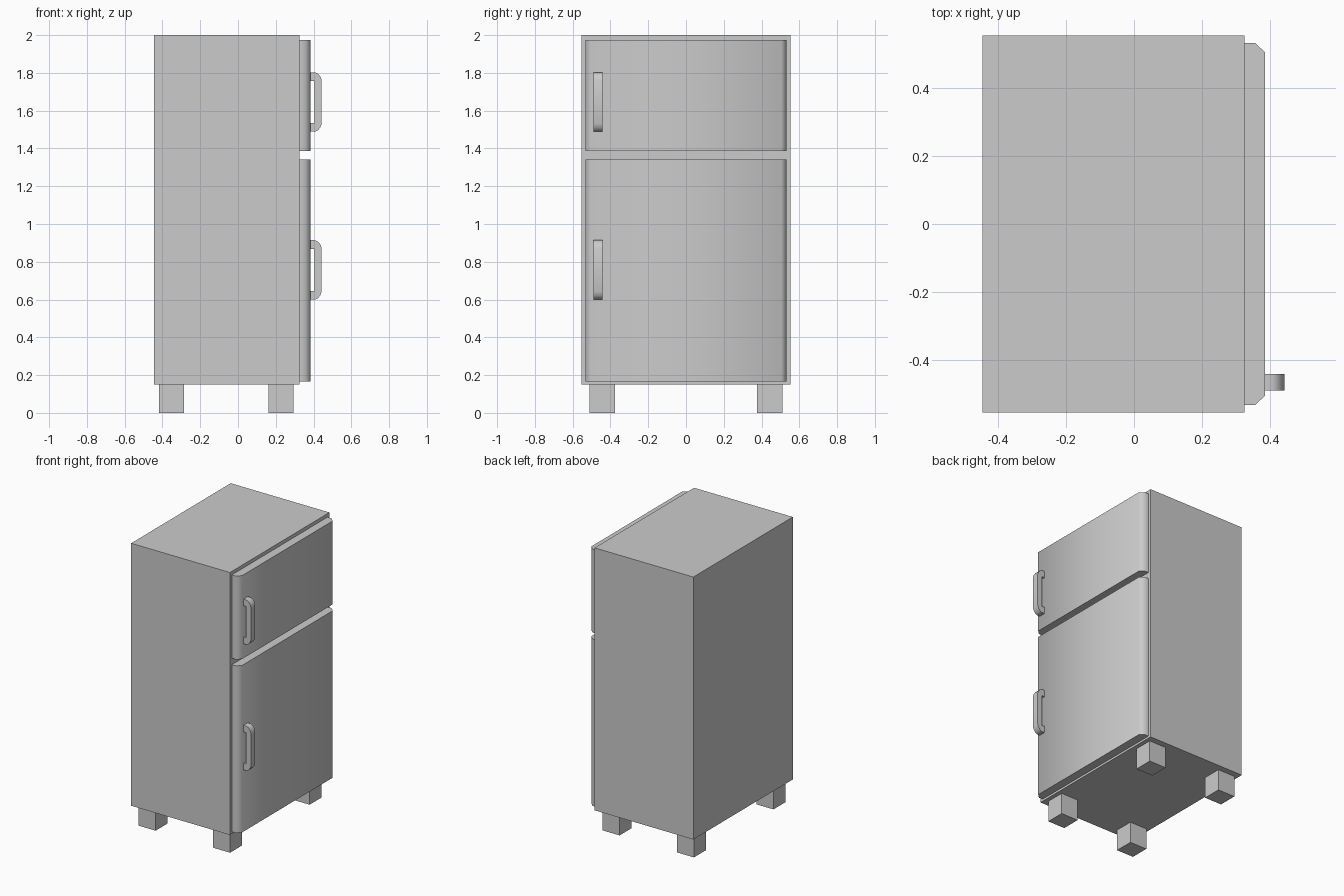
import bpy, bmesh, math

if "Cube" in bpy.data.objects:
    bpy.data.objects.remove(bpy.data.objects["Cube"])


def extrude(name, points, direction, smooth=None):
    """Closed prism: a polygon of 3D points pushed along a direction."""
    bm = bmesh.new()
    face = bm.faces.new([bm.verts.new(p) for p in points])
    res = bmesh.ops.extrude_face_region(bm, geom=[face])
    verts = [g for g in res["geom"] if isinstance(g, bmesh.types.BMVert)]
    bmesh.ops.translate(bm, verts=verts, vec=direction)
    bmesh.ops.recalc_face_normals(bm, faces=bm.faces)
    mesh = bpy.data.meshes.new(name)
    bm.to_mesh(mesh)
    bm.free()
    obj = bpy.data.objects.new(name, mesh)
    bpy.context.collection.objects.link(obj)
    if smooth:
        bpy.ops.object.select_all(action='DESELECT')
        obj.select_set(True)
        bpy.context.view_layer.objects.active = obj
        bpy.ops.object.shade_smooth_by_angle(angle=math.radians(smooth))
    return obj


def box(name, x0, x1, y0, y1, z0, z1):
    return extrude(name, [(x0, y0, z0), (x1, y0, z0), (x1, y1, z0), (x0, y1, z0)],
                   (0, 0, z1 - z0))


def door(name, z0, z1):
    # Slab with chamfered vertical front edges
    half = [(0.325, 0.533), (0.356, 0.533), (0.385, 0.505)]
    outline = half + [(x, -y) for x, y in reversed(half)]
    return extrude(name, [(x, y, z0) for x, y in outline], (0, 0, z1 - z0), 60)


def handle(name, zc):
    # Bracket profile in x/z, mirrored about its centre height
    outer = [(0.385, 0.157), (0.408, 0.157), (0.422, 0.151), (0.435, 0.136), (0.443, 0.115)]
    inner = [(0.405, 0.104), (0.408, 0.111), (0.385, 0.111)]
    inner = [(0.405, 0.111), (0.385, 0.111)]
    loop = outer + [(x, -z) for x, z in reversed(outer)]
    loop += [(x, -z) for x, z in reversed(inner)] + inner
    return extrude(name, [(x, -0.489, zc + z) for x, z in loop], (0, 0.048, 0), 50)


# Cabinet
box("cabinet", -0.445, 0.325, -0.554, 0.554, 0.15, 2.0)

# Doors with handles
door("freezer_door", 1.387, 1.975)
door("fridge_door", 0.165, 1.342)
handle("freezer_handle", 1.646)
handle("fridge_handle", 0.757)

# Feet
for xn, x in (("back", -0.352), ("front", 0.228)):
    for yn, y in (("left", -0.443), ("right", 0.443)):
        box(f"{xn}_{yn}_foot", x - 0.067, x + 0.067, y - 0.067, y + 0.067, 0, 0.15)
